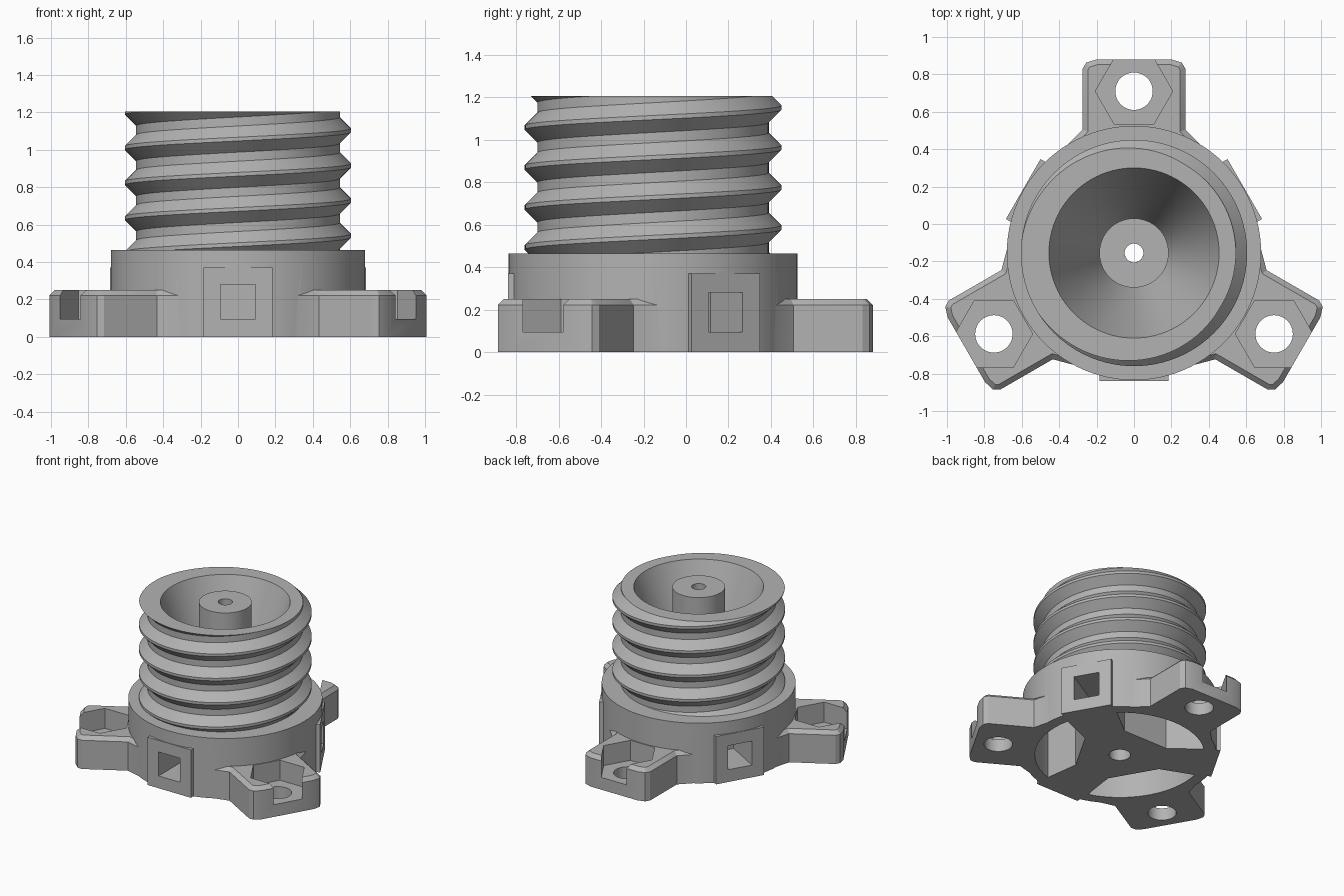
import bpy, bmesh, math
from mathutils import Matrix, Vector

if "Cube" in bpy.data.objects:
    bpy.data.objects.remove(bpy.data.objects["Cube"], do_unlink=True)

AXIS = Matrix.Translation((0, -0.155, 0))
SEG = 96
BODY_R, BODY_TOP, TOP = 0.68, 0.465, 1.205
PITCH = 0.188

grey = bpy.data.materials.new("plain_grey")
grey.use_nodes = True
grey.diffuse_color = (0.45, 0.45, 0.45, 1)
grey.node_tree.nodes["Principled BSDF"].inputs["Base Color"].default_value = (0.45, 0.45, 0.45, 1)


def make_object(name, bm, matrix):
    bmesh.ops.recalc_face_normals(bm, faces=bm.faces)
    mesh = bpy.data.meshes.new(name)
    bm.to_mesh(mesh)
    bm.free()
    mesh.transform(matrix)
    mesh.materials.append(grey)
    obj = bpy.data.objects.new(name, mesh)
    bpy.context.collection.objects.link(obj)
    return obj


def prism(name, outline, z0, z1, matrix=AXIS, chamfer=0):
    """Upright prism; the chamfer runs round the top except along the first edge."""
    bm = bmesh.new()
    base = bm.faces.new([bm.verts.new((x, y, z0)) for x, y in outline])
    new = bmesh.ops.extrude_face_region(bm, geom=[base])["geom"]
    top = [v for v in new if isinstance(v, bmesh.types.BMVert)]
    bmesh.ops.translate(bm, verts=top, vec=(0, 0, z1 - z0))
    if chamfer:
        inner = min(y for x, y in outline)
        edges = [e for e in bm.edges if all(v.co.z > z1 - 0.001 for v in e.verts)
                 and any(v.co.y > inner + 0.001 for v in e.verts)]
        bmesh.ops.bevel(bm, geom=edges, offset=chamfer, segments=1, affect='EDGES')
    return make_object(name, bm, matrix)


def circle(radius, sides=SEG, cx=0, cy=0):
    return [(cx + radius * math.cos(i * math.tau / sides),
             cy + radius * math.sin(i * math.tau / sides)) for i in range(sides)]


def mirrored(half):
    return [(-x, y) for x, y in half[:1]] + half + [(-x, y) for x, y in half[:0:-1]]


def rect(w, y0, y1):
    return [(-w, y0), (w, y0), (w, y1), (-w, y1)]


def boolean(target, tool, operation):
    mod = target.modifiers.new(operation, 'BOOLEAN')
    mod.operation, mod.object, mod.solver = operation, tool, 'EXACT'
    bpy.context.view_layer.objects.active = target
    bpy.ops.object.modifier_apply(modifier=mod.name)
    bpy.data.objects.remove(tool, do_unlink=True)


def smooth(obj):
    bpy.ops.object.select_all(action='DESELECT')
    obj.select_set(True)
    bpy.context.view_layer.objects.active = obj
    bpy.ops.object.shade_smooth_by_angle(angle=math.radians(25))


# Base drum with three lugs and three flat pads between them
body = prism("base_body", circle(BODY_R), 0, BODY_TOP)
lug_half = [(0.385, 0.55), (0.275, 0.66), (0.275, 0.985), (0.255, 1.018), (0.2, 1.035)]
spins = [AXIS @ Matrix.Rotation(math.radians(a), 4, 'Z') for a in (0, 120, 240)]
half_turn = Matrix.Rotation(math.pi, 4, 'Z')
for m in spins:
    boolean(body, prism("lug", mirrored(lug_half), 0, 0.25, m, 0.028), 'UNION')
    boolean(body, prism("pad", rect(0.185, 0.5, 0.684), 0, 0.37, m @ half_turn), 'UNION')

# Bolt holes, hexagonal nut seats, underside pockets and square side holes
arc = [(0.595 * math.sin(math.radians(a)), 0.595 * math.cos(math.radians(a)))
       for a in range(42, 0, -3)]
pocket = mirrored([(0.19, 0.28)] + arc + [(0, 0.595)])
pocket = [p for i, p in enumerate(pocket) if p not in pocket[:i]]
for m in spins:
    boolean(body, prism("bolt_hole", circle(0.1, 48, 0, 0.865), -0.1, 0.5, m), 'DIFFERENCE')
    boolean(body, prism("nut_seat", circle(0.207, 6, 0, 0.865), 0.095, 0.4, m), 'DIFFERENCE')
    boolean(body, prism("pocket", pocket, -0.1, 0.4, m), 'DIFFERENCE')
    boolean(body, prism("side_hole", rect(0.0925, 0.38, 0.8), 0.095, 0.28, m @ half_turn),
            'DIFFERENCE')
boolean(body, prism("centre_hole", circle(0.075, 48), -0.1, 0.44), 'DIFFERENCE')
boolean(body, prism("centre_bore", circle(0.05, 48), 0.3, 0.6), 'DIFFERENCE')
smooth(body)

# Threaded neck: a ridge profile swept along a helix, trimmed flat at both ends
profile = [(0.605, -0.01), (0.605, 0.01), (0.545, 0.07), (0.545, 0.118), (0.605, PITCH - 0.01)]
bm = bmesh.new()
rows = []
for i in range(7 * SEG + 1):
    a = i * math.tau / SEG
    z = 0.54 - 2 * PITCH + PITCH * i / SEG
    rows.append([bm.verts.new((r * math.cos(a), r * math.sin(a), z + dz)) for r, dz in profile])
for p, q in zip(rows, rows[1:]):
    for k in range(len(profile) - 1):
        bm.faces.new((p[k], q[k], q[k + 1], p[k + 1]))
bmesh.ops.remove_doubles(bm, verts=bm.verts, dist=0.0005)
for z, up in ((TOP, 1), (BODY_TOP - 0.005, -1)):
    bmesh.ops.bisect_plane(bm, geom=bm.verts[:] + bm.edges[:] + bm.faces[:], dist=0.00001,
                           plane_co=(0, 0, z), plane_no=(0, 0, up), clear_outer=True)
rim = [e for e in bm.edges if e.is_boundary and all(abs(v.co.z - TOP) < 0.001 for v in e.verts)]

# Funnel inside the neck with the bored centre post
inside = [(0.455, TOP), (0.185, 0.47), (0.185, TOP), (0.05, TOP), (0.05, 0.44)]
rings = [[bm.verts.new((x, y, z)) for x, y in circle(r)] for r, z in inside]
for a, b in zip(rings, rings[1:]):
    for i in range(SEG):
        j = (i + 1) % SEG
        bm.faces.new((a[i], a[j], b[j], b[i]))
lip = [bm.edges.get((rings[0][i], rings[0][(i + 1) % SEG])) for i in range(SEG)]
bmesh.ops.bridge_loops(bm, edges=rim + lip)
neck = make_object("threaded_neck", bm, AXIS)
smooth(neck)
